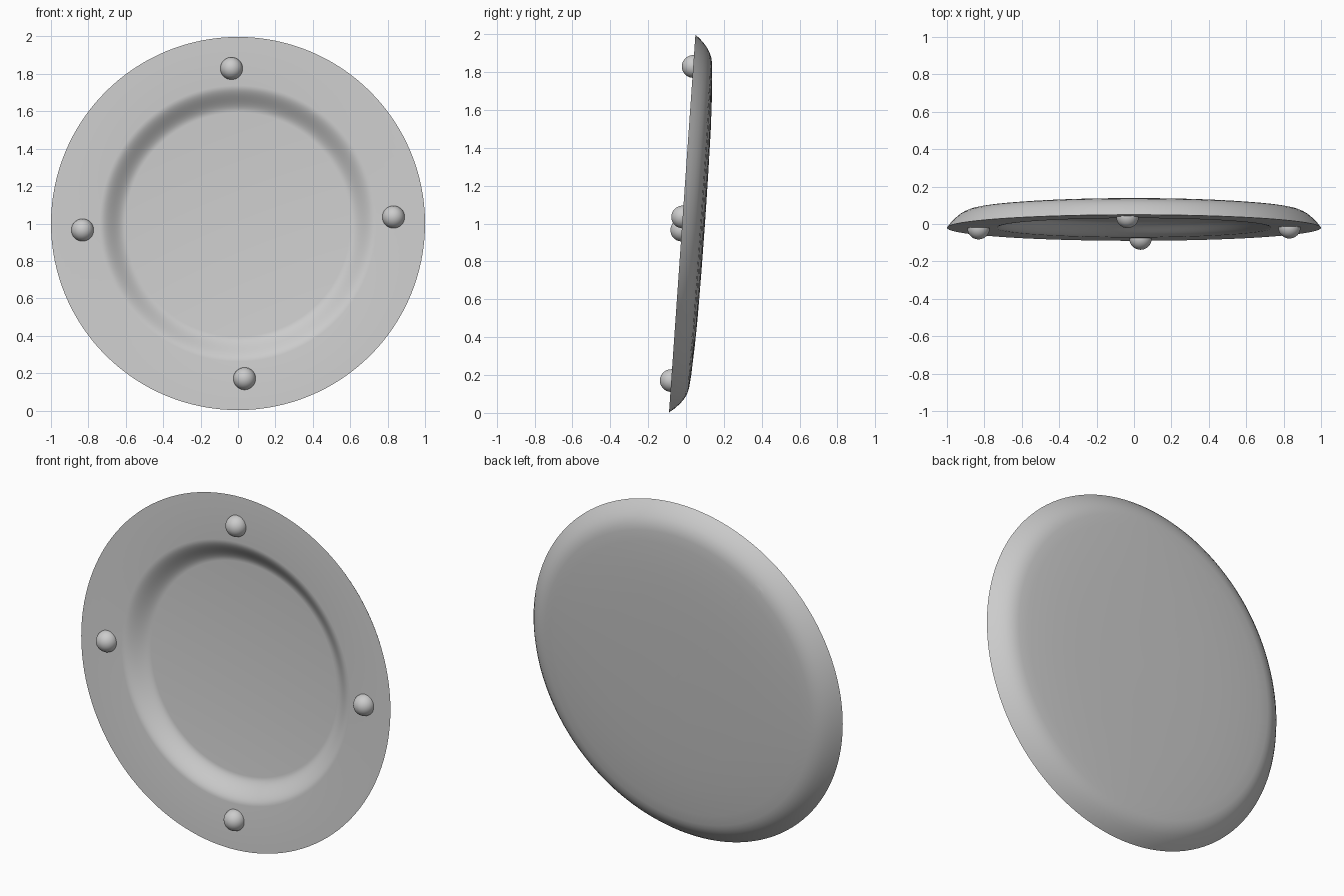
import bpy, bmesh, math
from mathutils import Matrix, Vector

cube = bpy.data.objects.get("Cube")
if cube:
    bpy.data.objects.remove(cube, do_unlink=True)

grey = bpy.data.materials.new("plain grey")
grey.use_nodes = True
GREY = (0.6, 0.6, 0.6, 1)
grey.diffuse_color = GREY
grey.node_tree.nodes["Principled BSDF"].inputs["Base Color"].default_value = GREY

# Local frame: disc face in the XZ plane, thickness along +Y; then leaned back
LEAN = Matrix.Translation((0, -0.02, 1)) @ Matrix.Rotation(math.radians(-4), 4, 'X')


def finish(name, bm):
    bmesh.ops.recalc_face_normals(bm, faces=bm.faces)
    mesh = bpy.data.meshes.new(name)
    bm.to_mesh(mesh)
    bm.free()
    mesh.materials.append(grey)
    obj = bpy.data.objects.new(name, mesh)
    bpy.context.collection.objects.link(obj)
    obj.matrix_world = LEAN
    return obj


def shade(obj, degrees):
    bpy.ops.object.select_all(action='DESELECT')
    obj.select_set(True)
    bpy.context.view_layer.objects.active = obj
    bpy.ops.object.shade_smooth_by_angle(angle=math.radians(degrees))


# Plate: profile of radius and depth, from the dish centre round to the back centre
DISH_DEPTH, DISH_IN, DISH_OUT = 0.075, 0.6, 0.74
profile = [(0, DISH_DEPTH)]
for i in range(13):
    t = i / 12
    profile.append((DISH_IN + (DISH_OUT - DISH_IN) * t,
                    DISH_DEPTH * (1 - t * t * (3 - 2 * t))))
profile += [(1, 0), (0.98, 0.025), (0.955, 0.05), (0.932, 0.069), (0.91, 0.082),
            (0.885, 0.092), (0.86, 0.097), (0.8, 0.103), (0.65, 0.111),
            (0.5, 0.116), (0.25, 0.119), (0, 0.12)]
bm = bmesh.new()
ring = [bm.verts.new((r, d, 0)) for r, d in profile]
edges = [bm.edges.new(pair) for pair in zip(ring, ring[1:])]
bmesh.ops.spin(bm, geom=ring + edges, cent=(0, 0, 0), axis=(0, 1, 0),
               angle=2 * math.pi, steps=128)
bmesh.ops.remove_doubles(bm, verts=bm.verts, dist=0.0001)
plate = finish("plate", bm)

# Round-ended slot cut into the back, from the centre outwards
SLOT_LENGTH, SLOT_RADIUS, SLOT_FLOOR = 0.87, 0.024, 0.088
bm = bmesh.new()
outline = []
for end, start in ((SLOT_LENGTH, -90), (0, 90)):
    for i in range(9):
        a = math.radians(start + 180 * i / 8)
        outline.append(bm.verts.new((end + SLOT_RADIUS * math.cos(a), SLOT_FLOOR,
                                     SLOT_RADIUS * math.sin(a))))
floor = bm.faces.new(outline)
top = bmesh.ops.extrude_face_region(bm, geom=[floor])["geom"]
bmesh.ops.translate(bm, vec=Vector((0, 0.1, 0)),
                    verts=[v for v in top if isinstance(v, bmesh.types.BMVert)])
bm.transform(Matrix.Rotation(math.radians(-128.4), 4, 'Y'))
cutter = finish("slot_cutter", bm)
cutter.hide_render = True

cut = plate.modifiers.new("slot", 'BOOLEAN')
cut.operation = 'DIFFERENCE'
cut.solver = 'EXACT'
cut.object = cutter
bpy.context.view_layer.objects.active = plate
plate.select_set(True)
bpy.ops.object.modifier_apply(modifier=cut.name)
bpy.data.objects.remove(cutter, do_unlink=True)
shade(plate, 32)

# Four round studs on the rim
for i, place in enumerate(("left", "top", "right", "bottom")):
    a = math.radians(2.4 + 90 * i)
    bm = bmesh.new()
    bmesh.ops.create_uvsphere(bm, u_segments=32, v_segments=16, radius=0.06)
    bmesh.ops.translate(bm, verts=bm.verts,
                        vec=Vector((0.832 * math.cos(a), 0, 0.832 * math.sin(a))))
    shade(finish(place + "_stud", bm), 60)
